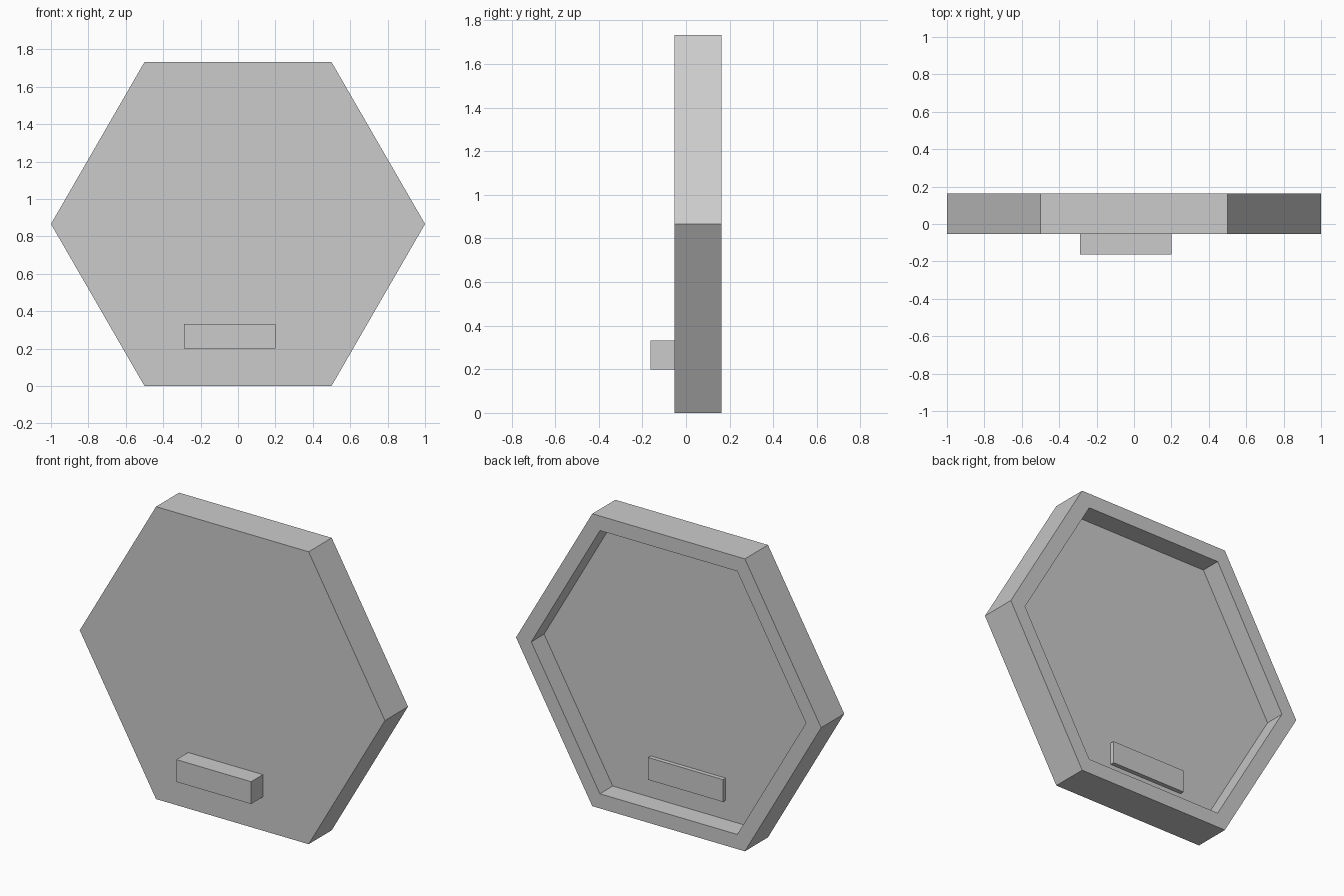
import bpy, bmesh, math

if "Cube" in bpy.data.objects:
    bpy.data.objects.remove(bpy.data.objects["Cube"])

R, R_IN = 1.0, 0.9
FRONT, FLOOR, BACK = -0.053, 0.043, 0.163
MID_Z = math.sqrt(3) / 2


def add_object(name, bm):
    bmesh.ops.recalc_face_normals(bm, faces=bm.faces)
    mesh = bpy.data.meshes.new(name)
    bm.to_mesh(mesh)
    bm.free()
    obj = bpy.data.objects.new(name, mesh)
    bpy.context.collection.objects.link(obj)
    return obj


def hex_ring(bm, radius, y):
    return [bm.verts.new((radius * math.cos(i * math.pi / 3), y,
                          MID_Z + radius * math.sin(i * math.pi / 3)))
            for i in range(6)]


# Hexagonal tray: front face, outer wall, rim, pocket wall, pocket floor
bm = bmesh.new()
rings = [hex_ring(bm, r, y) for r, y in
         ((R, FRONT), (R, BACK), (R_IN, BACK), (R_IN, FLOOR))]
bm.faces.new(rings[0])
bm.faces.new(rings[-1])
for a, b in zip(rings, rings[1:]):
    for i in range(6):
        j = (i + 1) % 6
        bm.faces.new((a[i], a[j], b[j], b[i]))
add_object("hexagonal_tray", bm)

# Bar handle passing through the plate and showing slightly in the pocket
lo, hi = (-0.29, -0.163, 0.2), (0.2, 0.068, 0.332)
bm = bmesh.new()
bmesh.ops.create_cube(bm, size=1)
for v in bm.verts:
    v.co = [(l + h) / 2 + c * (h - l) for l, h, c in zip(lo, hi, v.co)]
add_object("bar_handle", bm)
